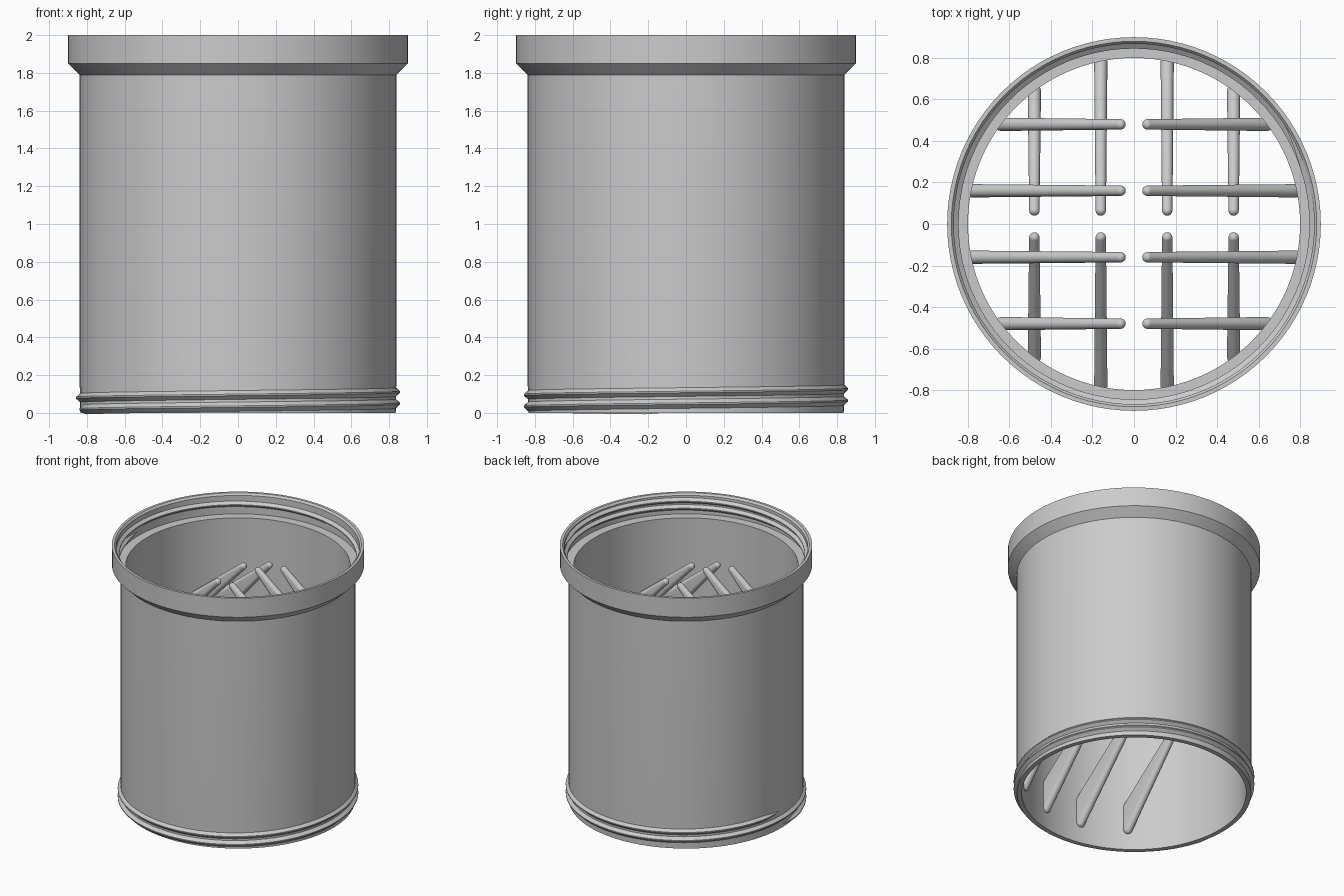
import bpy, bmesh, math
from mathutils import Matrix, Vector

cube = bpy.data.objects.get("Cube")
if cube:
    bpy.data.objects.remove(cube)

SEG = 96

grey = bpy.data.materials.new("plain grey")
grey.use_nodes = True
COLOUR = (0.6, 0.6, 0.6, 1)
grey.diffuse_color = COLOUR
grey.node_tree.nodes["Principled BSDF"].inputs["Base Color"].default_value = COLOUR


def finish(bm, name, angle=30):
    bmesh.ops.recalc_face_normals(bm, faces=bm.faces)
    mesh = bpy.data.meshes.new(name)
    bm.to_mesh(mesh)
    bm.free()
    mesh.materials.append(grey)
    obj = bpy.data.objects.new(name, mesh)
    bpy.context.collection.objects.link(obj)
    bpy.ops.object.select_all(action='DESELECT')
    obj.select_set(True)
    bpy.context.view_layer.objects.active = obj
    bpy.ops.object.shade_smooth_by_angle(angle=math.radians(angle))
    return obj


def sweep(name, sections, closed):
    """Join matching rings of points into a surface."""
    bm = bmesh.new()
    rings = [[bm.verts.new(p) for p in s] for s in sections]
    pairs = list(zip(rings, rings[1:]))
    if closed:
        pairs.append((rings[-1], rings[0]))
    for a, b in pairs:
        for i in range(len(a)):
            j = (i + 1) % len(a)
            bm.faces.new((a[i], a[j], b[j], b[i]))
    if not closed:
        bm.faces.new(rings[0])
        bm.faces.new(rings[-1])
    return finish(bm, name)


def around(profile, t, lift=0.0):
    return [(r * math.cos(t), r * math.sin(t), z + lift) for r, z in profile]


def lathe(name, profile):
    sweep(name, [around(profile, math.tau * i / SEG) for i in range(SEG)], True)


def thread(name, root, crest, z0, pitch, start, turns):
    """Triangular ridge wound in a right-handed helix."""
    half = pitch * 0.45
    steps = int(turns * SEG)
    sections = []
    for i in range(steps + 1):
        t = start + math.tau * i / SEG
        fade = min(1, i / 4 + 0.1, (steps - i) / 4 + 0.1)
        tip = root + (crest - root) * fade
        profile = [(root, -half * fade), (tip, -0.004), (tip, 0.004), (root, half * fade)]
        sections.append(around(profile, t, z0 + pitch * i / SEG))
    sweep(name, sections, False)


# Tube body with a flared collar and an inner shelf
lathe("tube_body", [
    (0.80, 0.0), (0.835, 0.0), (0.838, 0.15), (0.838, 1.79), (0.90, 1.85),
    (0.90, 2.0), (0.88, 2.0), (0.868, 1.985), (0.868, 1.84), (0.80, 1.84)])

# Screw threads: outside at the foot, inside the collar
thread("foot_thread", 0.832, 0.858, 0.018, 0.062, math.pi, 2)
thread("collar_thread", 0.872, 0.845, 1.872, 0.055, math.pi, 1.6)


def fin(name, offset, turn, lift):
    """Tapered blade rising from the wall to a rounded tip near the axis."""
    wall = math.sqrt(0.80 ** 2 - offset ** 2)
    run = wall - 0.065
    foot, top = 0.16, 0.35
    balls = [(wall, foot, 0.032), (wall, top, 0.032), (0.065, top + 0.8 * run, 0.025)]
    bm = bmesh.new()
    for x, z, r in balls:
        bmesh.ops.create_uvsphere(bm, u_segments=16, v_segments=10, radius=r,
                                  matrix=Matrix.Translation((x, offset, z + lift)))
    hull = bmesh.ops.convex_hull(bm, input=bm.verts)
    spare = {g for g in hull["geom_interior"] + hull["geom_unused"]
             if isinstance(g, bmesh.types.BMVert)}
    bmesh.ops.delete(bm, geom=list(spare), context='VERTS')
    bmesh.ops.rotate(bm, verts=bm.verts, cent=Vector(),
                     matrix=Matrix.Rotation(turn, 3, 'Z'))
    finish(bm, name, 40)


# Lower fins run front to back, upper fins run side to side
for side, turn in (("left", 0), ("back", 1), ("right", 2), ("front", 3)):
    lift = 0.0 if turn % 2 else 0.83
    for n, offset in enumerate((-0.48, -0.16, 0.16, 0.48), 1):
        fin(f"{side}_fin_{n}", offset, turn * math.pi / 2, lift)
